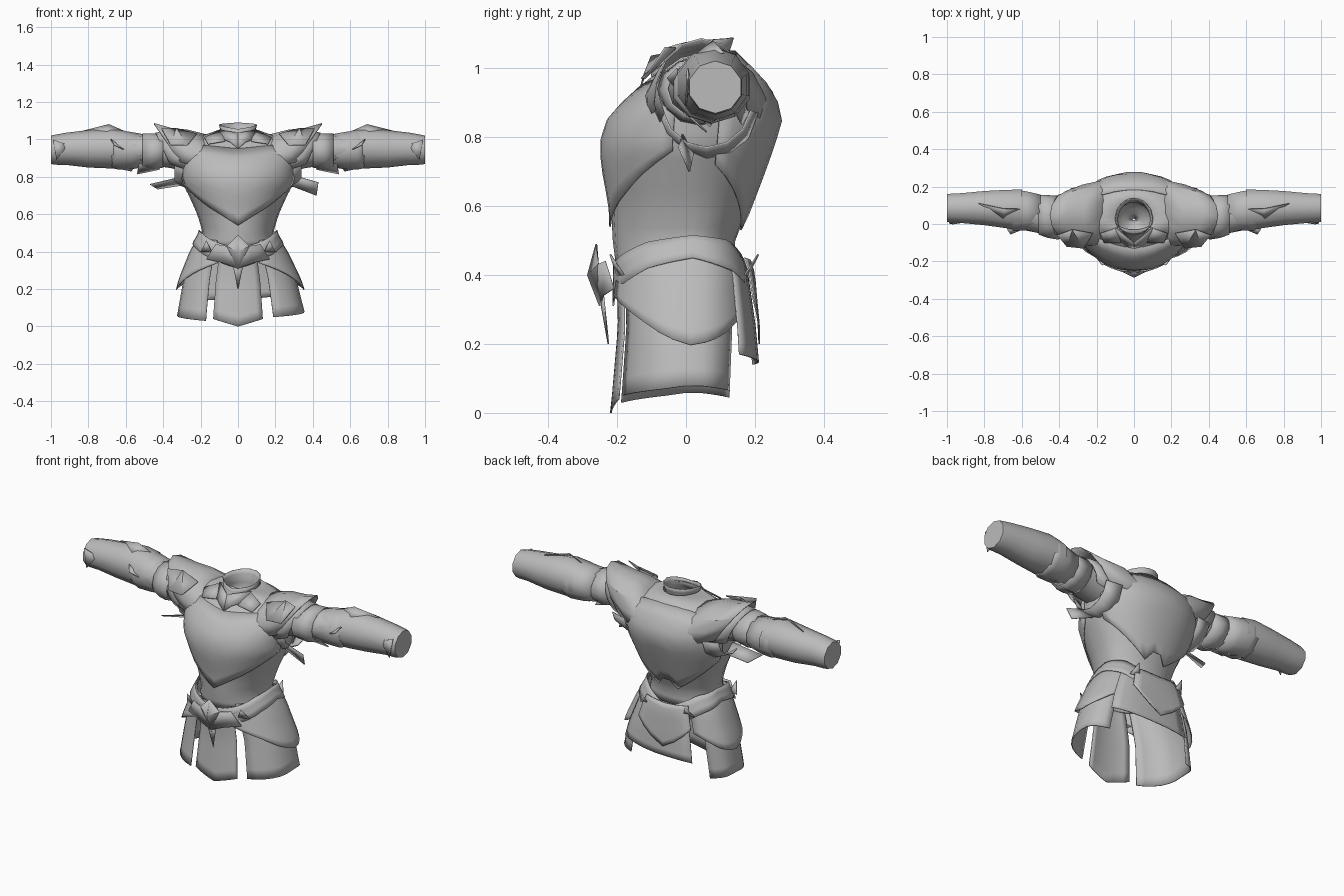
import bpy
import bmesh
from math import sin, cos, radians, copysign

cube = bpy.data.objects.get("Cube")
if cube:
    bpy.data.objects.remove(cube, do_unlink=True)

steel = bpy.data.materials.new("plain grey")
steel.use_nodes = True
steel.diffuse_color = (0.5, 0.5, 0.5, 1)
steel.node_tree.nodes["Principled BSDF"].inputs["Base Color"].default_value = (0.5, 0.5, 0.5, 1)


def finish(name, bm, mirrored=False, thickness=0.0, angle=35):
    """Turn a bmesh into a shaded object with optional thickness and mirroring."""
    bmesh.ops.remove_doubles(bm, verts=bm.verts, dist=0.0005)
    bmesh.ops.recalc_face_normals(bm, faces=bm.faces)
    mesh = bpy.data.meshes.new(name)
    bm.to_mesh(mesh)
    bm.free()
    mesh.materials.append(steel)
    obj = bpy.data.objects.new(name, mesh)
    bpy.context.collection.objects.link(obj)
    if thickness:
        solid = obj.modifiers.new("thickness", "SOLIDIFY")
        solid.thickness = thickness
        solid.offset = 0
    if mirrored:
        obj.modifiers.new("mirror", "MIRROR").use_mirror_merge = False
    bpy.ops.object.select_all(action="DESELECT")
    bpy.context.view_layer.objects.active = obj
    obj.select_set(True)
    bpy.ops.object.shade_smooth_by_angle(angle=radians(angle))
    return obj


def sheet(rows, caps=()):
    """Skin a grid of points; caps lists the rows to close with a face."""
    bm = bmesh.new()
    grid = [[bm.verts.new(p) for p in row] for row in rows]
    for a, b in zip(grid, grid[1:]):
        for i in range(len(a) - 1):
            bm.faces.new((a[i], a[i + 1], b[i + 1], b[i]))
    for c in caps:
        bm.faces.new(grid[c][:-1])
    return bm


def blend(table, t):
    """Interpolate the rows of a table sorted by its first column."""
    t = min(max(t, table[0][0]), table[-1][0])
    for a, b in zip(table, table[1:]):
        if t <= b[0]:
            f = (t - a[0]) / (b[0] - a[0])
            return [p + (q - p) * f for p, q in zip(a[1:], b[1:])]


def panel(name, profile, edges, offset=0.0, flare=0.0, rows=8, step=10,
          mirrored=False, boxy=0.85, thickness=0.005):
    """Wrap a plate round the body. edges: angle from front, bottom z, top z."""
    first, last = edges[0][0], edges[-1][0]
    count = max(2, round((last - first) / step))
    grid = []
    for r in range(rows + 1):
        f = r / rows
        line = []
        for i in range(count + 1):
            deg = first + (last - first) * i / count
            low, high = blend(edges, deg)
            z = high + (low - high) * f
            width, front, back = blend(profile, z)
            grow = offset + flare * f
            s, c = sin(radians(deg)), cos(radians(deg))
            s, c = [copysign(abs(v) ** boxy, v) if abs(v) > 1e-6 else 0 for v in (s, c)]
            reach = (MIDDLE - front if c > 0 else back - MIDDLE) + grow
            line.append(((width + grow) * s, MIDDLE - reach * c, z))
        grid.append(line)
    return finish(name, sheet(grid), mirrored, thickness)


def sleeve(name, rings, start=0, end=360, sides=12, rake=0.0, caps=(), thickness=0.0, angle=50):
    """Loft along x, mirrored. rings: x, centre y, centre z, radius y, radius z."""
    rows = []
    for x, cy, cz, ry, rz in rings:
        turn = [radians(start + (end - start) * i / sides) for i in range(sides + 1)]
        rows.append([(x - rake * (1 - cos(a)), cy - ry * sin(a), cz + rz * cos(a)) for a in turn])
    return finish(name, sheet(rows, caps), True, thickness, angle)


def plate(name, points, mirrored=True, thickness=0.005):
    bm = bmesh.new()
    bm.faces.new([bm.verts.new(p) for p in points])
    bmesh.ops.triangulate(bm, faces=bm.faces)
    return finish(name, bm, mirrored, thickness, 10)


MIDDLE = 0.02
# z, half width, front y, back y
TORSO = [(.42, .2, -.2, .14), (.5, .185, -.21, .14), (.6, .215, -.215, .18),
         (.7, .26, -.235, .22), (.78, .297, -.245, .25), (.86, .305, -.22, .275),
         (.93, .31, -.15, .25), (.98, .28, -.09, .21), (1.02, .19, -.05, .17),
         (1.05, .1, -.03, .14)]
SKIRT = [(0, .33, -.205, .15), (.05, .325, -.2, .15), (.25, .29, -.185, .16),
         (.4, .24, -.19, .16), (.5, .19, -.2, .14)]
COLLAR = [(.9, .01, .02, .03), (.98, .1, -.1, .12), (1.03, .088, -.06, .12), (1.09, .103, -.05, .14)]

# Torso shell and its overlapping plates
panel("torso", TORSO, [(0, .42, 1.05), (360, .42, 1.05)], rows=16, step=15, boxy=.97)
panel("breastplate", TORSO, [(-78, .76, .92), (-40, .64, .97), (0, .54, .95),
                             (40, .64, .97), (78, .76, .92)], .003, .005, boxy=.97)
panel("backplate", TORSO, [(105, .72, .94), (140, .6, 1), (165, .53, 1.01), (180, .6, 1.01),
                           (195, .53, 1.01), (220, .6, 1), (255, .72, .94)], .003, .008, boxy=.9)

# Collar narrowing to a closed throat, with a pointed throat guard
panel("collar", COLLAR, [(0, .9, 1.055), (90, .9, 1.08), (180, .9, 1.09),
                         (270, .9, 1.08), (360, .9, 1.055)], rows=8, step=24, boxy=1)
plate("throat_guard", [(0, -.1, 1.035), (.1, -.02, 1.05), (.08, -.08, 1.0),
                       (.04, -.12, .985), (0, -.13, .95)])
plate("throat_wing", [(.09, -.02, 1.05), (.18, -.05, 1.01), (.16, -.1, .975), (.07, -.1, .99)])

# Skirt panels, the left side hanging a little wider and higher
panel("front_tasset", SKIRT, [(-23, .04, .44), (0, 0, .42), (23, .04, .44)], .008, .005,
      step=6, boxy=1)
for word, side, extra in (("right", -1, 0), ("left", 1, .04)):
    cut = [(z, w + extra * (.5 - z) * 2, f, b) for z, w, f, b in SKIRT]
    skirt = [(25, .03, .46), (75, .05, .48), (90, .06, .48), (138, .045, .46)]
    guard = [(18, .34, .44), (45, .29, .47), (75, .22, .5), (90, .195, .5),
             (115, .22, .49), (150, .3, .46)]
    panel(word + "_side_skirt", cut, sorted((side * a, low + extra / 2, high)
                                            for a, low, high in skirt), boxy=.75)
    panel(word + "_hip_guard", cut, sorted((side * a, low, high) for a, low, high in guard),
          .01, .02)
panel("back_skirt", SKIRT, [(132, .17, .46), (170, .15, .42), (205, .14, .44)], .015, .04)
panel("back_tail_plate", SKIRT, [(152, .33, .45), (180, .2, .44), (208, .33, .45)], .035, .02)

# Belt, buckle and studs
panel("belt", SKIRT, [(0, .31, .42), (25, .36, .45), (60, .42, .495), (90, .45, .515),
                      (135, .41, .5), (160, .36, .46), (180, .31, .42)], .018, .006,
      rows=3, mirrored=True)
plate("buckle", [(0, -.26, .49), (.06, -.255, .43), (.12, -.235, .44), (.17, -.21, .36),
                 (.08, -.24, .34), (0, -.25, .31), (0, -.285, .4)])
plate("buckle_drop", [(0, -.25, .34), (.03, -.24, .34), (0, -.225, .2)])
plate("front_stud", [(.14, -.2, .4), (.2, -.18, .4), (.17, -.22, .46)])
plate("back_stud", [(.11, .18, .4), (.17, .17, .4), (.14, .21, .46)])

# Arms: undersleeve, upper band, elbow guard and bracer
sleeve("upper_sleeve", [(.24, .04, .92, .11, .1), (.36, .035, .935, .105, .088),
                        (.48, .045, .945, .1, .08), (.6, .07, .945, .1, .09),
                        (.66, .075, .945, .1, .09)])
sleeve("arm_band", [(.4, .033, .94, .115, .088), (.46, .04, .935, .112, .095),
                    (.51, .05, .94, .104, .088)], thickness=.005)
sleeve("elbow_guard", [(.5, .06, .94, .1, .085), (.57, .07, .94, .106, .097),
                       (.64, .075, .945, .114, .103), (.68, .08, .945, .1, .095)],
       sides=10, thickness=.005)
sleeve("bracer", [(.6, .075, .95, .114, .095), (.68, .08, .953, .108, .108),
                  (.8, .085, .95, .096, .1), (.92, .085, .95, .084, .086),
                  (.98, .085, .945, .081, .08), (1, .085, .945, .078, .076)],
       sides=10, caps=(-1,))
plate("bracer_crest", [(.6, .08, 1.04), (.69, .08, 1.08), (.83, .11, 1.045), (.7, .03, 1.04)])
plate("elbow_fin", [(.55, .06, .86), (.57, .07, .83), (.66, .08, .85), (.66, .03, .87)])
plate("arm_band_flap", [(.41, -.03, .87), (.42, .03, .84), (.54, .06, .815), (.53, .0, .87)])
plate("elbow_shard", [(.6, -.03, .94), (.68, -.025, 1.0), (.66, -.055, .97)])
plate("wrist_shard", [(.91, .01, .97), (.99, .005, 1.0), (.97, 0, .89)])

# Layered shoulder guards raked towards the chest
sleeve("shoulder_guard", [(.17, .06, .86, .15, .165), (.27, .055, .87, .18, .18),
                          (.36, .05, .885, .165, .175), (.45, .045, .91, .135, .175)],
       -100, 100, 8, .12, thickness=.005, angle=30)
sleeve("shoulder_lame", [(.32, .045, .9, .14, .14), (.39, .04, .915, .13, .125),
                         (.44, .04, .925, .12, .11)], -120, 120, 10, .05, thickness=.005)
plate("shoulder_crest", [(.22, -.05, 1.03), (.33, -.03, 1.06), (.41, -.06, 1.06),
                         (.36, -.12, .97), (.27, -.13, .97)])

# Armpit lame and the straps flaring out below it
sleeve("armpit_lame", [(.25, .06, .9, .15, .17), (.34, .06, .9, .13, .13)], 100, 260, 6,
       thickness=.005)
plate("left_armpit_strap", [(.29, -.01, .81), (.43, -.02, .77), (.42, .01, .7), (.29, .02, .75)],
      False)
plate("right_armpit_strap", [(-.3, 0, .8), (-.47, -.03, .76), (-.43, .05, .735),
                             (-.3, .06, .755)], False)
